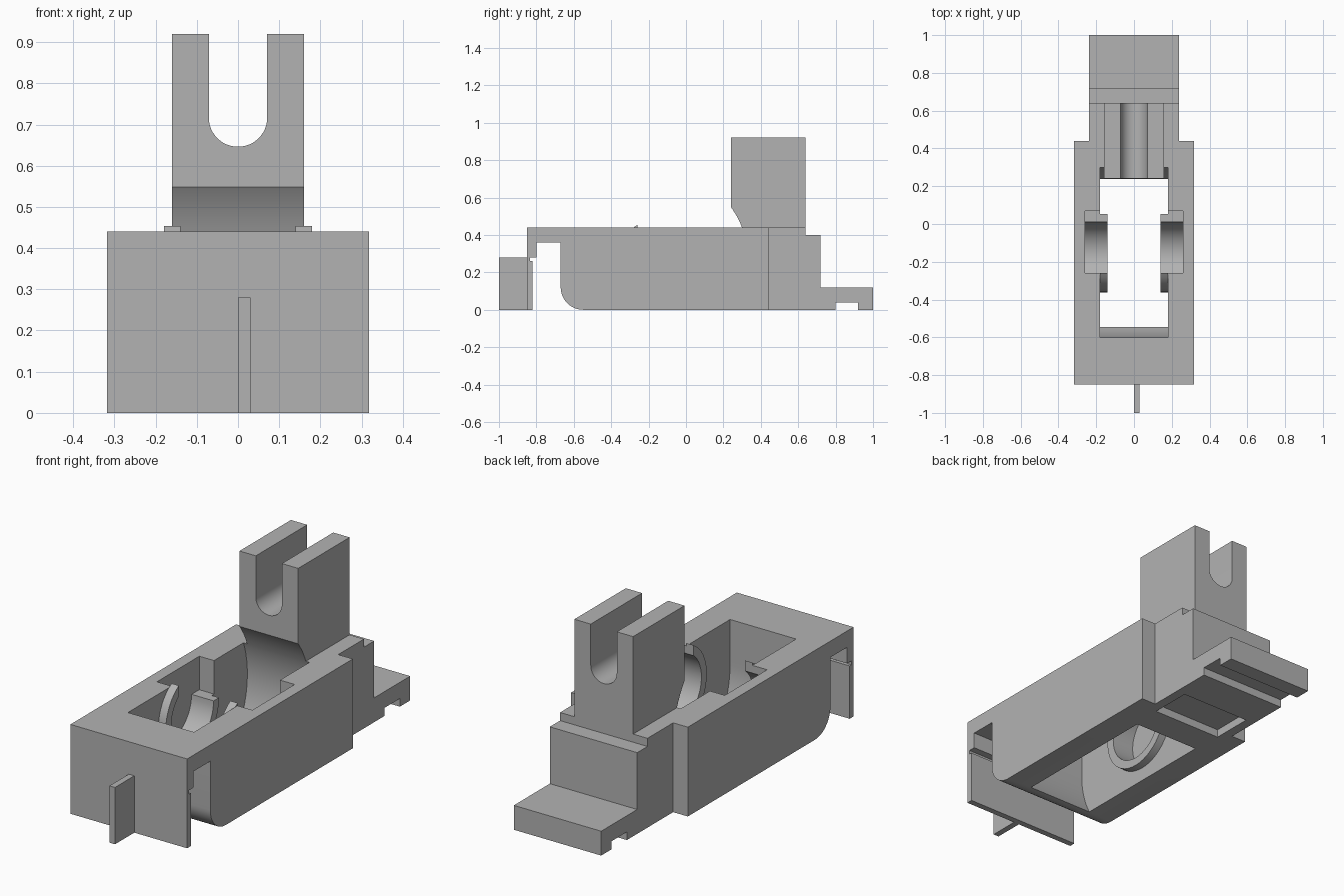
import bpy, bmesh, math

cube = bpy.data.objects.get("Cube")
if cube:
    bpy.data.objects.remove(cube, do_unlink=True)

grey = bpy.data.materials.new("plain_grey")
grey.use_nodes = True
COLOUR = (0.45, 0.45, 0.45, 1)
grey.diffuse_color = COLOUR
grey.node_tree.nodes["Principled BSDF"].inputs["Base Color"].default_value = COLOUR


def prism(name, profile, lo, hi, axis="x"):
    """Extrude a (y, z) profile along x, or an (x, z) profile along y."""
    def place(p, t):
        return (t, p[0], p[1]) if axis == "x" else (p[0], t, p[1])
    bm = bmesh.new()
    a = [bm.verts.new(place(p, lo)) for p in profile]
    b = [bm.verts.new(place(p, hi)) for p in profile]
    bm.faces.new(a)
    bm.faces.new(b[::-1])
    for i in range(len(a)):
        j = (i + 1) % len(a)
        bm.faces.new((a[j], a[i], b[i], b[j]))
    bmesh.ops.recalc_face_normals(bm, faces=bm.faces)
    mesh = bpy.data.meshes.new(name)
    bm.to_mesh(mesh)
    bm.free()
    mesh.materials.append(grey)
    obj = bpy.data.objects.new(name, mesh)
    bpy.context.collection.objects.link(obj)
    return obj


def box(name, x, y, z):
    return prism(name, [(y[0], z[0]), (y[1], z[0]), (y[1], z[1]), (y[0], z[1])], *x)


def arc(cy, cz, r, start, end, n=24):
    angles = [math.radians(start + (end - start) * i / n) for i in range(n + 1)]
    return [(cy + r * math.cos(t), cz + r * math.sin(t)) for t in angles]


def cut(obj, *cutters):
    bpy.context.view_layer.objects.active = obj
    for c in cutters:
        mod = obj.modifiers.new("cut", "BOOLEAN")
        mod.operation = "DIFFERENCE"
        mod.solver = "EXACT"
        mod.object = c
        bpy.ops.object.modifier_apply(modifier=mod.name)


W = 0.318          # half width of the housing
HUB = (-0.155, 0.275)  # axle centre

# Main housing: side outline with front skirt, open slot and rounded lower edge
housing = prism("housing", [
    (-0.85, 0), (-0.82, 0), (-0.82, 0.26), (-0.835, 0.26), (-0.835, 0.28),
    (-0.80, 0.28), (-0.80, 0.36), (-0.67, 0.36)]
    + arc(-0.55, 0.12, 0.12, 180, 270, 12)
    + [(0.44, 0), (0.44, 0.44), (-0.85, 0.44)], -W, W)

# Stepped tail with a grooved foot
tail = prism("tail", [
    (0.44, 0), (0.80, 0), (0.80, 0.04), (0.92, 0.04), (0.92, 0), (1, 0), (1, 0.12),
    (0.72, 0.12), (0.72, 0.40), (0.64, 0.40), (0.64, 0.44), (0.44, 0.44)], -0.238, 0.238)

# Forked tower with a round-bottomed slot
tower = prism("tower", [(-0.16, 0.44), (0.16, 0.44), (0.16, 0.92), (0.071, 0.92)]
              + arc(0, 0.717, 0.071, 0, -180)
              + [(-0.071, 0.92), (-0.16, 0.92)], 0.24, 0.64, "y")

# Front fin
box("front_fin", (0, 0.03), (-1, -0.85), (0, 0.28))

# Cutters: wheel well, axle bore, loading notch, underside pocket
well = prism("well_cutter",
             arc(-0.137, 0.22, 0.463, 240, 180)
             + [(-0.60, 0.7), (-0.06, 0.7)]
             + arc(-0.133, 0.275, 0.463, 66, -60), -0.18, 0.18)
bore = prism("bore_cutter", arc(*HUB, 0.165, 0, 352.5, 47), -0.26, 0.26)
notch = box("notch_cutter", (-0.26, 0.26), (-0.26, 0.07), (HUB[1], 0.7))
pocket = box("pocket_cutter", (-0.19, 0.19), (0.39, 0.60), (-0.1, 0.04))

cut(housing, well, bore, notch, pocket)
cut(tower, well)
cut(tail, pocket)

# Axle collars standing out from both inner walls
collars = []
for name, lo, hi in (("left_collar", 0.14, 0.18), ("right_collar", -0.18, -0.14)):
    collar = prism(name, arc(*HUB, 0.207, 0, 352.5, 47), lo, hi)
    cut(collar, bore, notch)
    collars.append(collar)

for c in (well, bore, notch, pocket):
    bpy.data.objects.remove(c, do_unlink=True)

# Smooth curved walls while keeping edges sharp
bpy.ops.object.select_all(action="DESELECT")
for obj in [housing, tower] + collars:
    obj.select_set(True)
bpy.context.view_layer.objects.active = housing
bpy.ops.object.shade_smooth_by_angle(angle=math.radians(25))
